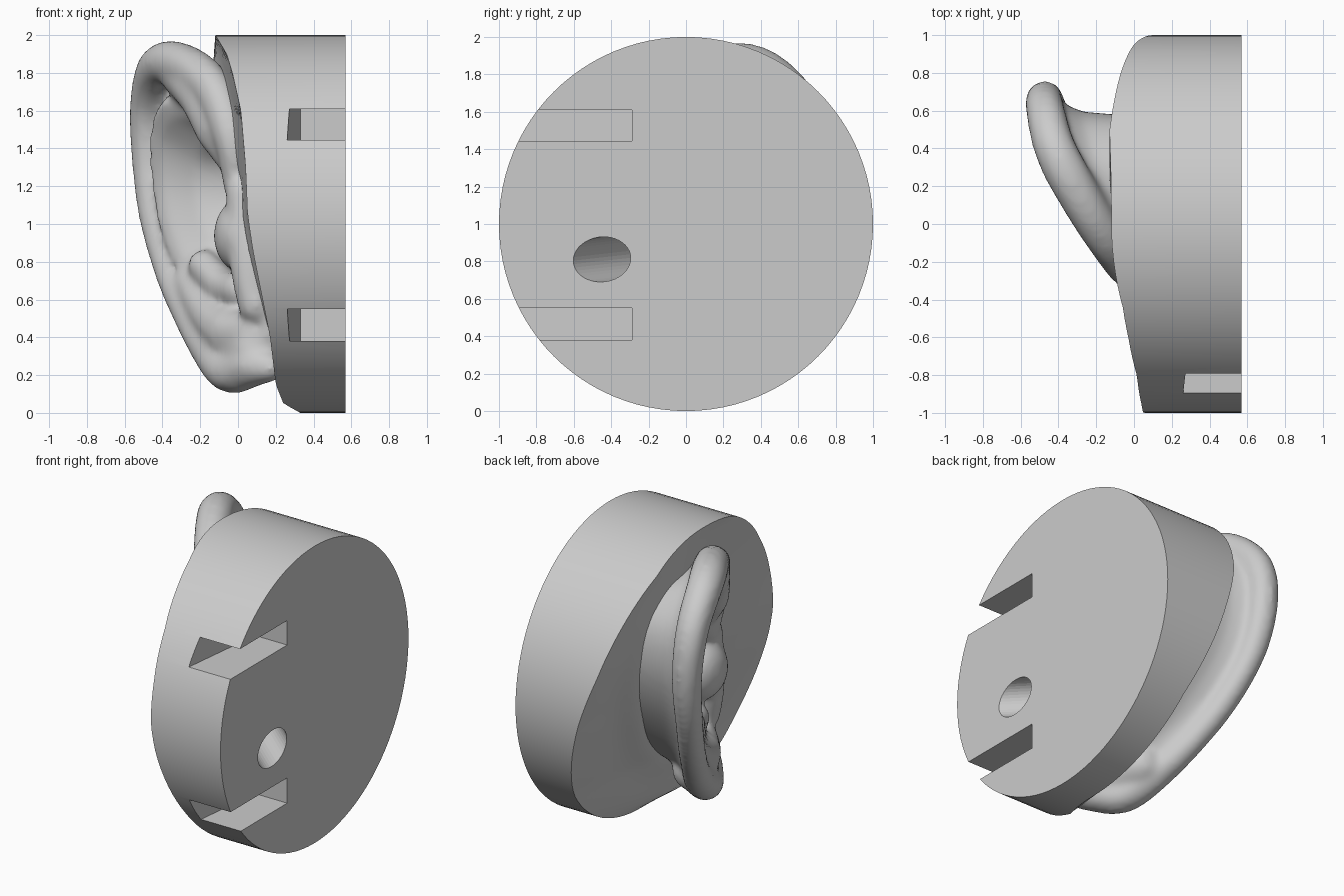
import bpy, bmesh, math
from mathutils import Vector, Matrix

if "Cube" in bpy.data.objects:
    bpy.data.objects.remove(bpy.data.objects["Cube"])

grey = bpy.data.materials.new("plain grey")
grey.use_nodes = True
colour = (0.6, 0.6, 0.6, 1)
grey.diffuse_color = colour
grey.node_tree.nodes["Principled BSDF"].inputs["Base Color"].default_value = colour


def make(name, bm, hidden=False):
    bmesh.ops.recalc_face_normals(bm, faces=bm.faces)
    mesh = bpy.data.meshes.new(name)
    bm.to_mesh(mesh)
    bm.free()
    mesh.materials.append(grey)
    ob = bpy.data.objects.new(name, mesh)
    bpy.context.collection.objects.link(ob)
    if hidden:
        ob.hide_render = True
        ob.hide_set(True)
    return ob


def lerp_table(table, t):
    for (a, va), (b, vb) in zip(table, table[1:]):
        if t <= b:
            return va + (vb - va) * max(0, t - a) / (b - a)
    return table[-1][1]


def spline(points, steps, closed=False):
    """Smooth curve through the points."""
    pts = [Vector(p) for p in points]
    n = len(pts)
    pick = (lambda i: pts[i % n]) if closed else (lambda i: pts[min(max(i, 0), n - 1)])
    out = []
    for i in range(n if closed else n - 1):
        a, b, c, d = (pick(i + k) for k in (-1, 0, 1, 2))
        for s in range(steps):
            t = s / steps
            out.append(0.5 * (2 * b + (c - a) * t + (2 * a - 5 * b + 4 * c - d) * t ** 2
                              + (3 * b - a - 3 * c + d) * t ** 3))
    return out


def loft(bm, rings):
    loops = [[bm.verts.new(p) for p in ring] for ring in rings]
    for a, b in zip(loops, loops[1:]):
        for i in range(len(a)):
            j = (i + 1) % len(a)
            bm.faces.new((a[i], a[j], b[j], b[i]))
    bm.faces.new(loops[0])
    bm.faces.new(loops[-1])


def blob(bm, centre, radii, subdivisions=2):
    mat = Matrix.Translation(centre) @ Matrix.Diagonal((*radii, 1))
    bmesh.ops.create_icosphere(bm, subdivisions=subdivisions, radius=1, matrix=mat)


def beads(bm, points, radii, steps=8):
    """Chain of overlapping balls along a curve, fused later by the remesh."""
    path = spline(points, steps)
    for i, p in enumerate(path):
        r = lerp_table(radii, i / (len(path) - 1))
        blob(bm, p, (r, r, r))


# Ear rim: fold root, over the top, down the back to the lobe, up past the tragus
RIM = [(0, -.22, 1.2), (-.03, -.24, 1.45), (-.12, -.12, 1.7), (-.26, .1, 1.83), (-.41, .38, 1.84),
       (-.47, .6, 1.65), (-.47, .66, 1.35), (-.43, .58, 1.0), (-.32, .38, .65), (-.18, .12, .38),
       (-.05, -.14, .22), (.13, -.36, .3), (.1, -.42, .6), (.05, -.4, .95)]
rim = spline(RIM, 6, True)
root_line = [(p.y * .9, 1 + (p.z - 1) * .9) for p in rim]

# Round base: flat back, skin-shaped front that follows the head
FRONT = [(0, .33), (.05, .24), (.15, .2), (.4, .17), (.6, .13), (.85, .08), (1.05, .05),
         (1.3, .04), (1.6, .015), (1.8, -.03), (1.9, -.06), (2, -.12)]
BACK = [(0, .33), (.4, .27), (1, .1), (1.31, 0), (1.6, -.07), (1.87, -.13), (2, -.12)]


def skin(y, z):
    chord = math.sqrt(max(1 - (z - 1) ** 2, .0025))
    mix = min(max(.5 + .5 * y / chord, 0), 1)
    x = lerp_table(FRONT, z) * (1 - mix) + lerp_table(BACK, z) * mix
    r2 = y * y + (z - 1) ** 2
    dent = .2 * math.exp(-(y / .22) ** 2 - ((z - .98) / .3) ** 2)
    gap = min((y - a) ** 2 + (z - b) ** 2 for a, b in root_line)
    swell = .06 + .08 * math.exp(-gap / .014)
    return x + dent - swell * (1 - r2) * min(1.4 * mix, 1)


def circle(r, front, n=96):
    ring = []
    for i in range(n):
        a = math.tau * i / n
        y, z = r * math.cos(a), 1 + r * math.sin(a)
        ring.append((skin(y, z) if front else .57, y, z))
    return ring


bm = bmesh.new()
loft(bm, [circle(1, False)] + [circle(k / 30, True) for k in range(30, 0, -1)])
base = make("round_base", bm)

# Slots with a sloping floor, open at the front edge
cutters = []
for name, low, high in (("upper_slot_cutter", 1.445, 1.61), ("lower_slot_cutter", .38, .55)):
    bm = bmesh.new()
    outline = [(.237, -1.1), (.33, -.29), (.7, -.29), (.7, -1.1)]
    loft(bm, [[(x, y, z) for x, y in outline] for z in (low, high)])
    cutters.append(make(name, bm, True))

# Slanted ear canal
start, end = Vector((.69, -.545, .8)), Vector((.02, -.01, .86))
axis = end - start
bm = bmesh.new()
bmesh.ops.create_cone(bm, cap_ends=True, segments=40, radius1=.12, radius2=.12, depth=axis.length,
                      matrix=Matrix.Translation((start + end) / 2)
                      @ axis.to_track_quat('Z', 'Y').to_matrix().to_4x4())
canal = make("canal_cutter", bm, True)


def cut(ob, cutter):
    mod = ob.modifiers.new(cutter.name, 'BOOLEAN')
    mod.operation, mod.solver, mod.object = 'DIFFERENCE', 'EXACT', cutter


for c in cutters + [canal]:
    cut(base, c)


def ring(scale, depth, flat=None):
    """Copy of the rim shrunk towards the middle and pushed in, or laid level at x = flat."""
    return [(p.x + depth if flat is None else flat, p.y * scale, 1 + (p.z - 1) * scale) for p in rim]


# Bowl of the ear, from the buried root round the rim to the hollow
bm = bmesh.new()
loft(bm, [ring(.84, 0, .22), ring(.9, .2), ring(.97, .09), ring(1, 0), ring(.92, .03),
          ring(.85, .08), ring(.76, .0), ring(.66, .06), ring(.5, .25), ring(.42, 0, .13)])

# Rolled helix
beads(bm, RIM[:11] + [(.08, -.3, .25), (.18, -.38, .24)],
      [(0, .08), (.1, .105), (.3, .12), (.45, .105), (.6, .09), (.7, .09), (.83, .115), (.92, .12), (1, .08)])
# Broad fold root sweeping down and into the hollow
beads(bm, [(-.32, .24, 1.79), (-.2, .04, 1.7), (-.1, -.1, 1.5), (-.01, -.16, 1.3)],
      [(0, .1), (.3, .135), (.7, .13), (1, .08)])
beads(bm, [(-.01, -.16, 1.27), (.04, -.03, 1.16), (.08, .08, 1.12)], [(0, .08), (1, .05)])
# Fleshy lobe filling the lower end
beads(bm, [(-.26, .32, .7), (-.15, .12, .53), (-.02, -.1, .42), (.1, -.27, .42)],
      [(0, .08), (.4, .12), (.7, .15), (1, .13)])
beads(bm, [(-.06, .0, .36), (.1, -.28, .34)], [(0, .14), (1, .14)])
# Antitragus ridge and tragus flap
beads(bm, [(-.18, .2, .78), (-.07, .04, .67), (.02, -.12, .65)], [(0, .09), (1, .1)])
blob(bm, (.02, -.19, .94), (.15, .2, .2), 3)
beads(bm, [(.03, -.27, 1.17), (.05, -.32, .8), (.1, -.34, .55)], [(0, .1), (1, .1)])

ear = make("ear", bm)
remesh = ear.modifiers.new("fuse", 'REMESH')
remesh.mode, remesh.voxel_size, remesh.use_smooth_shade = 'VOXEL', .018, True
soften = ear.modifiers.new("soften", 'SMOOTH')
soften.factor, soften.iterations = .5, 20
cut(ear, canal)

bpy.ops.object.select_all(action='DESELECT')
base.select_set(True)
bpy.context.view_layer.objects.active = base
bpy.ops.object.shade_smooth_by_angle(angle=math.radians(30))
